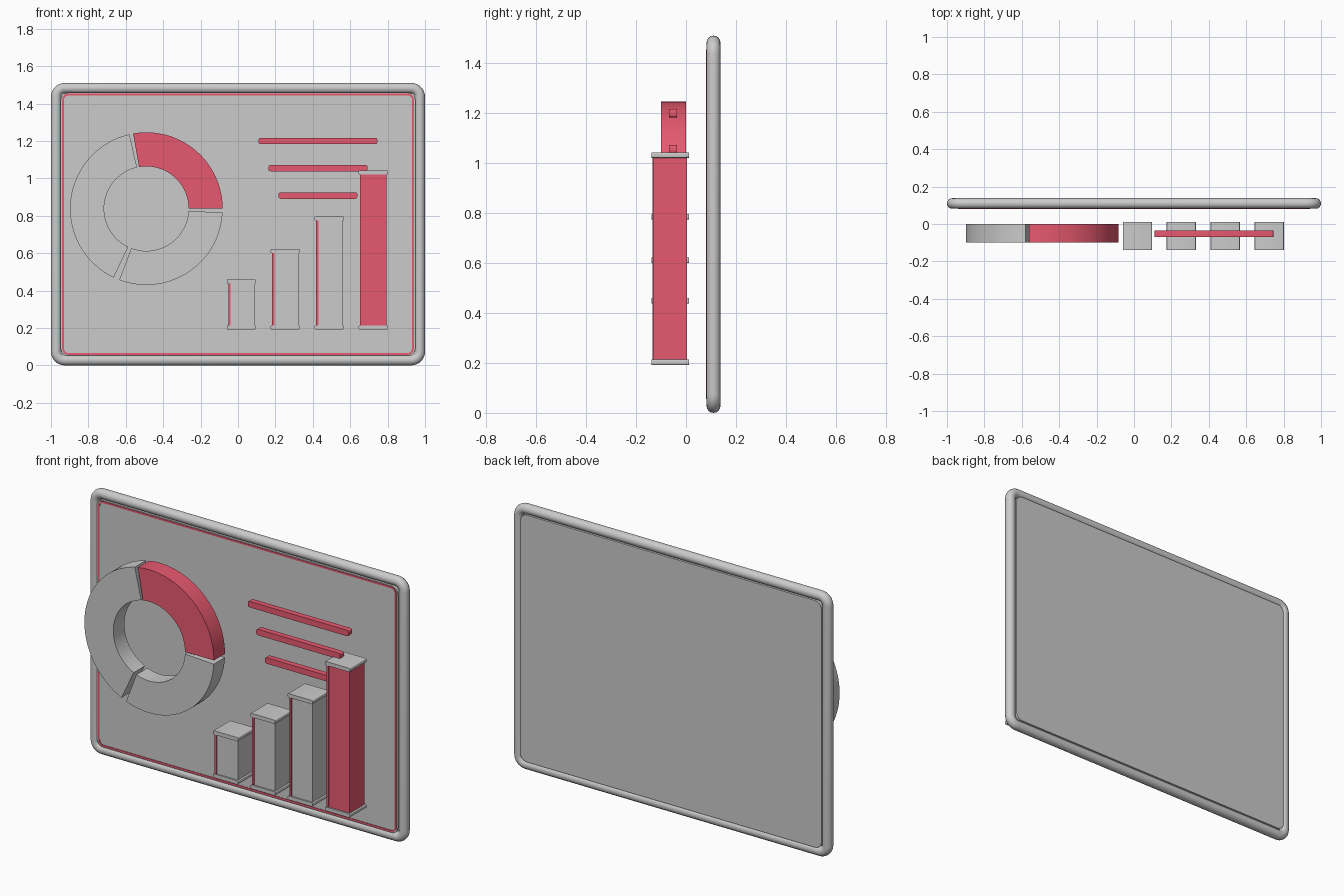
import bpy, bmesh, math

if "Cube" in bpy.data.objects:
    bpy.data.objects.remove(bpy.data.objects["Cube"])

red = bpy.data.materials.new("red")
red.diffuse_color = (0.8, 0.1, 0.16, 1)
red.use_nodes = True
red.node_tree.nodes["Principled BSDF"].inputs["Base Color"].default_value = red.diffuse_color
TAU = math.tau


def finish(name, bm, mat=None, smooth=False):
    bmesh.ops.recalc_face_normals(bm, faces=bm.faces)
    me = bpy.data.meshes.new(name)
    bm.to_mesh(me)
    bm.free()
    ob = bpy.data.objects.new(name, me)
    bpy.context.collection.objects.link(ob)
    if mat:
        me.materials.append(mat)
    if smooth:
        bpy.ops.object.select_all(action='DESELECT')
        ob.select_set(True)
        bpy.context.view_layer.objects.active = ob
        bpy.ops.object.shade_smooth_by_angle(angle=math.radians(35))
    return ob


def rounded_rect(cx, cz, hw, hh, r, n=8):
    pts = []
    for q, (sx, sz) in enumerate(((1, 1), (-1, 1), (-1, -1), (1, -1))):
        for i in range(n + 1):
            a = TAU / 4 * (q + i / n)
            pts.append((cx + sx * (hw - r) + r * math.cos(a),
                        cz + sz * (hh - r) + r * math.sin(a)))
    return pts


def loft(name, cx, cz, hw, hh, r, section, closed, mat=None, n=8):
    """Sweep (offset, y) section points around a rounded rectangle."""
    bm = bmesh.new()
    rings = [[bm.verts.new((x, y, z)) for x, z in
              rounded_rect(cx, cz, hw + d, hh + d, r + d, n)] for d, y in section]
    pairs = list(zip(rings, rings[1:]))
    if closed:
        pairs.append((rings[-1], rings[0]))
    else:
        bm.faces.new(rings[0])
        bm.faces.new(rings[-1])
    for a, b in pairs:
        for i in range(len(a)):
            j = (i + 1) % len(a)
            bm.faces.new((a[i], a[j], b[j], b[i]))
    return finish(name, bm, mat, True)


def box(name, x0, x1, y0, y1, z0, z1, mat=None):
    bm = bmesh.new()
    bmesh.ops.create_cube(bm, size=1)
    for v in bm.verts:
        v.co = ((x0 + x1) / 2 + v.co.x * (x1 - x0),
                (y0 + y1) / 2 + v.co.y * (y1 - y0),
                (z0 + z1) / 2 + v.co.z * (z1 - z0))
    return finish(name, bm, mat)


def ring_segment(name, a0, a1, mat=None):
    cx, cz, ro, ri, y0, y1 = -0.49, 0.838, 0.408, 0.226, -0.1, 0.0
    n = max(8, int((a1 - a0) / 4))
    bm = bmesh.new()
    rows = []
    for i in range(n + 1):
        a = math.radians(a0 + (a1 - a0) * i / n)
        rows.append([bm.verts.new((cx + r * math.cos(a), y, cz + r * math.sin(a)))
                     for r, y in ((ri, y0), (ro, y0), (ro, y1), (ri, y1))])
    for p, q in zip(rows, rows[1:]):
        for k in range(4):
            m = (k + 1) % 4
            bm.faces.new((p[k], p[m], q[m], q[k]))
    bm.faces.new(rows[0])
    bm.faces.new(rows[-1])
    return finish(name, bm, mat, True)


# Board: tube frame, panel and thin red outline
R, YC = 0.028, 0.11
tube = [(R * math.cos(TAU * k / 16), YC + R * math.sin(TAU * k / 16)) for k in range(16)]
loft("board_frame", 0, 0.755, 1 - R, 0.755 - R, 0.046, tube, True)
loft("board_panel", 0, 0.755, 0.948, 0.703, 0.04, [(0, 0.084), (0, 0.136)], False)
loft("board_outline", 0, 0.755, 0.935, 0.694, 0.03,
     [(0.005, 0.09), (0.005, 0.081), (-0.005, 0.081), (-0.005, 0.09)], True, red)

# Donut chart
ring_segment("donut_red_segment", 0, 100, red)
ring_segment("donut_left_segment", 102.8, 244.6)
ring_segment("donut_bottom_segment", 249.2, 357)

# Text-like lines
for i, (x0, x1, z) in enumerate(((0.11, 0.745, 1.2), (0.163, 0.692, 1.055), (0.217, 0.638, 0.908))):
    loft(f"line_{i + 1}", (x0 + x1) / 2, z, (x1 - x0) / 2, 0.017, 0.01,
         [(0, -0.069), (0, -0.036)], False, red, 3)

# Bar chart: body, end caps and red edge strip
for i, top in enumerate((0.46, 0.622, 0.797, 1.043)):
    x = -0.06 + 0.235 * i
    box(f"bar_{i + 1}_body", x + 0.012, x + 0.15, -0.13, 0.004, 0.2, top - 0.01,
        red if i == 3 else None)
    box(f"bar_{i + 1}_edge", x + 0.008, x + 0.02, -0.135, -0.12, 0.2, top - 0.01, red)
    for label, z in (("bottom", 0.192), ("top", top - 0.022)):
        loft(f"bar_{i + 1}_{label}_cap", x + 0.078, z + 0.011, 0.078, 0.011, 0.005,
             [(0, -0.138), (0, 0.012)], False, None, 3)
